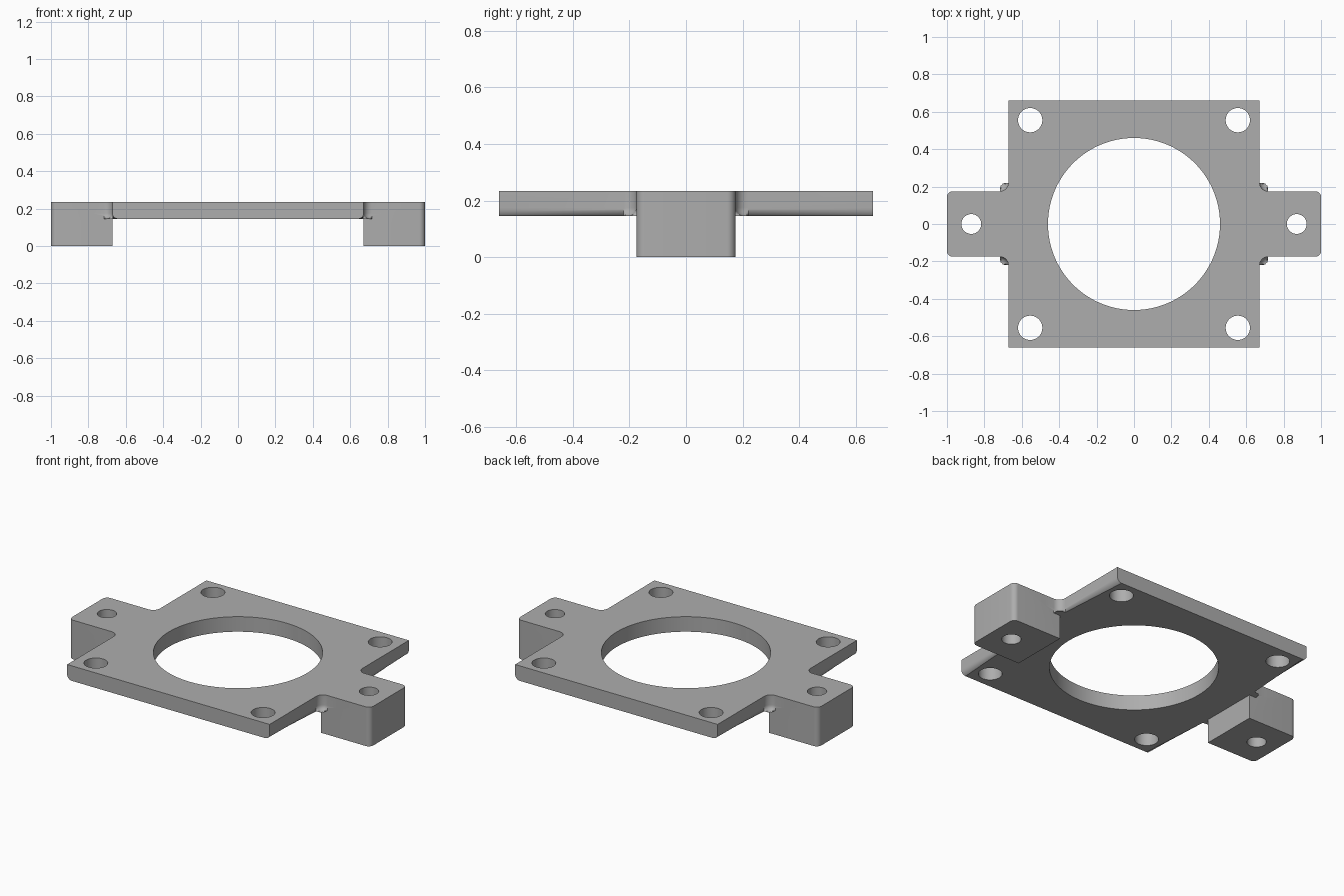
import bpy, bmesh, math

if "Cube" in bpy.data.objects:
    bpy.data.objects.remove(bpy.data.objects["Cube"], do_unlink=True)

PX, PY = 0.672, 0.66        # plate half sizes
TOP, UNDER = 0.235, 0.145   # plate heights
LEG_Y = 0.175               # half width of the legs
FILLET, ROUND = 0.045, 0.03

metal = bpy.data.materials.new("plain grey metal")
metal.use_nodes = True
grey = (0.42, 0.42, 0.42, 1)
metal.diffuse_color = grey
metal.node_tree.nodes["Principled BSDF"].inputs["Base Color"].default_value = grey


def arc(cx, cy, r, start, end, n=8):
    angles = [math.radians(start + (end - start) * i / n) for i in range(n + 1)]
    return [(cx + r * math.cos(a), cy + r * math.sin(a)) for a in angles]


def prism(name, outline, z0, z1, bevel_under=False):
    """Extrude a counter-clockwise outline from z0 to z1."""
    bm = bmesh.new()
    low = [bm.verts.new((x, y, z0)) for x, y in outline]
    high = [bm.verts.new((x, y, z1)) for x, y in outline]
    under = bm.faces.new(low[::-1])
    bm.faces.new(high)
    n = len(outline)
    for i in range(n):
        j = (i + 1) % n
        bm.faces.new((low[i], low[j], high[j], high[i]))
    if bevel_under:
        # round the lower edges on all but the front and back sides
        edges = [e for e in under.edges
                 if min(abs(v.co.y) for v in e.verts) < PY - 0.01]
        bmesh.ops.bevel(bm, geom=edges, offset=ROUND, segments=6,
                        profile=0.5, affect='EDGES', clamp_overlap=False)
    bmesh.ops.recalc_face_normals(bm, faces=bm.faces)
    mesh = bpy.data.meshes.new(name)
    bm.to_mesh(mesh)
    bm.free()
    mesh.materials.append(metal)
    obj = bpy.data.objects.new(name, mesh)
    bpy.context.collection.objects.link(obj)
    return obj


def combine(target, tool, operation):
    mod = target.modifiers.new(operation.lower(), 'BOOLEAN')
    mod.operation, mod.solver, mod.object = operation, 'EXACT', tool
    tool.hide_render = True
    bpy.context.view_layer.objects.active = target
    bpy.ops.object.modifier_apply(modifier=mod.name)
    bpy.data.objects.remove(tool, do_unlink=True)


# Plate with filleted necks reaching into the legs
side = [(PX, -PY)]
side += arc(PX + FILLET, -LEG_Y - FILLET, FILLET, 180, 90)
side += [(0.78, -LEG_Y), (0.78, LEG_Y)]
side += arc(PX + FILLET, LEG_Y + FILLET, FILLET, 270, 180)
side += [(PX, PY)]
outline = side + [(-x, -y) for x, y in side]
plate = prism("mounting_plate", outline, UNDER, TOP, bevel_under=True)

# Legs with rounded outer corners
r = 0.03
leg = [(PX, -LEG_Y)] + arc(1 - r, -LEG_Y + r, r, -90, 0)
leg += arc(1 - r, LEG_Y - r, r, 0, 90) + [(PX, LEG_Y)]
for name, s in (("left_leg", 1), ("right_leg", -1)):
    combine(plate, prism(name, [(s * x, s * y) for x, y in leg], 0, TOP), 'UNION')

# Central opening, corner holes and leg holes
holes = [(0, 0, 0.46, 96)]
holes += [(sx * 0.555, sy * 0.555, 0.065, 40) for sx in (-1, 1) for sy in (-1, 1)]
holes += [(s * 0.87, 0, 0.053, 40) for s in (-1, 1)]
for x, y, radius, n in holes:
    circle = arc(x, y, radius, 0, 360, n)[:-1]
    combine(plate, prism("hole_cutter", circle, -0.1, 0.4), 'DIFFERENCE')

# Smooth curved walls, sharp edges elsewhere
bpy.ops.object.select_all(action='DESELECT')
plate.select_set(True)
bpy.context.view_layer.objects.active = plate
bpy.ops.object.shade_smooth_by_angle(angle=math.radians(30))
